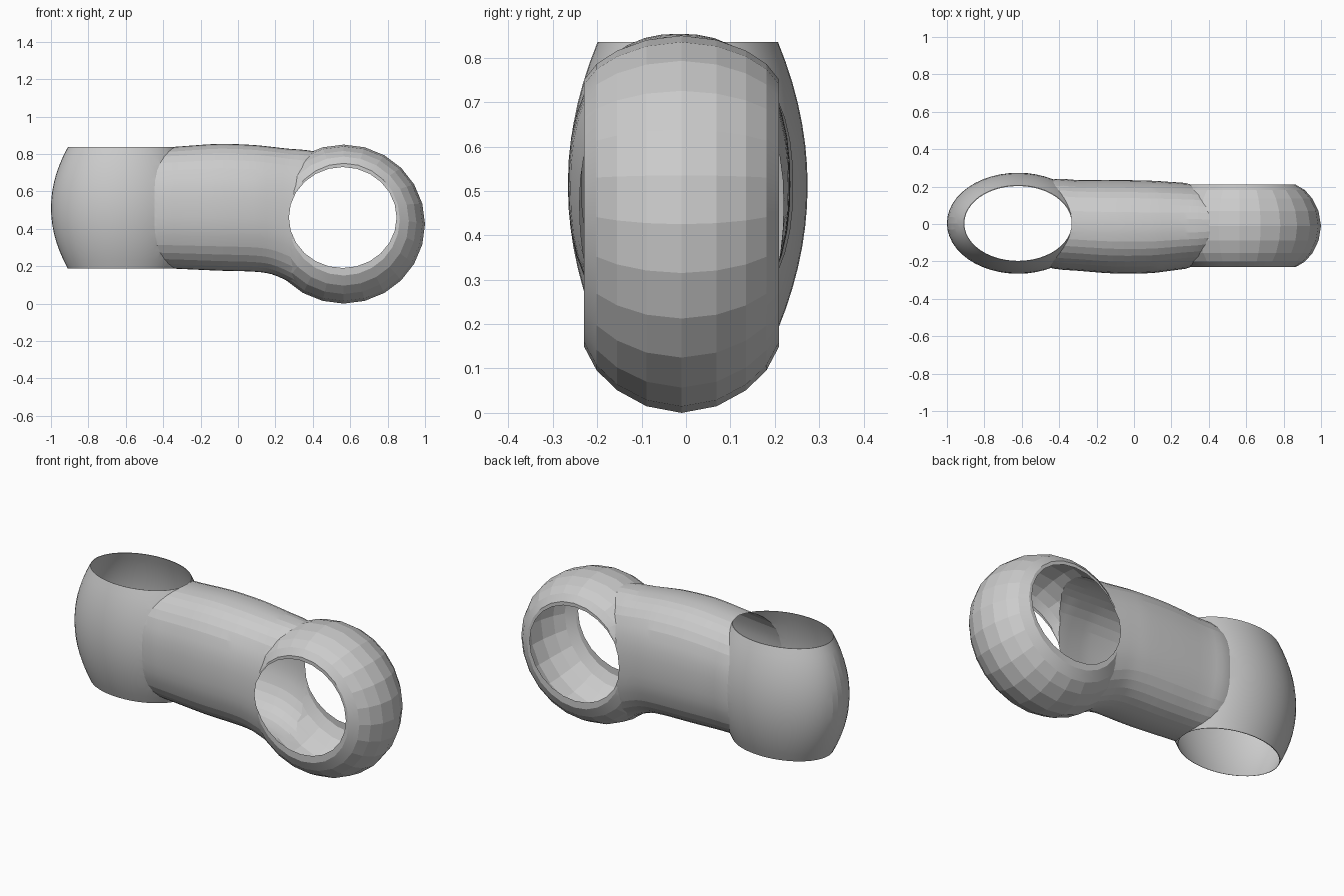
import bpy, bmesh
from math import cos, sin, pi
from mathutils import Vector

if "Cube" in bpy.data.objects:
    bpy.data.objects.remove(bpy.data.objects["Cube"])


def loft(name, rings):
    """Closed solid skinned through equal-length rings of points."""
    bm = bmesh.new()
    rows = [[bm.verts.new(p) for p in r] for r in rings]
    n = len(rows[0])
    for a, b in zip(rows, rows[1:]):
        for i in range(n):
            bm.faces.new((a[i], a[(i + 1) % n], b[(i + 1) % n], b[i]))
    bm.faces.new(rows[0])
    bm.faces.new(rows[-1])
    bmesh.ops.recalc_face_normals(bm, faces=bm.faces)
    me = bpy.data.meshes.new(name)
    bm.to_mesh(me)
    bm.free()
    ob = bpy.data.objects.new(name, me)
    bpy.context.collection.objects.link(ob)
    return ob


def ellipse(c, ra, rb, axis, n, power=2.0):
    """Superellipse ring around c, perpendicular to axis."""
    u, v = {'x': ((0, 1, 0), (0, 0, 1)), 'y': ((1, 0, 0), (0, 0, 1)),
            'z': ((1, 0, 0), (0, 1, 0))}[axis]
    u, v = Vector(u), Vector(v)
    pts = []
    for i in range(n):
        t = 2 * pi * i / n
        s = (abs(cos(t)) ** power + abs(sin(t)) ** power) ** (-1 / power)
        pts.append(Vector(c) + u * ra * s * cos(t) + v * rb * s * sin(t))
    return pts


def combine(target, other, op):
    m = target.modifiers.new(op.lower(), 'BOOLEAN')
    m.operation, m.solver, m.object = op, 'EXACT', other
    bpy.context.view_layer.objects.active = target
    bpy.ops.object.modifier_apply(modifier=m.name)
    bpy.data.objects.remove(other)


# upright barrel socket on the left
barrel = []
for i in range(15):
    t = -1 + 2 * i / 14
    b = 1 - t * t
    barrel.append(ellipse((-0.62, 0.004, 0.512 + 0.324 * t),
                          0.29 + 0.09 * b, 0.203 + 0.067 * b, 'z', 48))
link = loft("double_socket_link", barrel)

# rounded ring socket on the right, axis front to back
profile = [(-1, 0), (-0.87, 0.36), (-0.66, 0.66), (-0.36, 0.9), (0, 1),
           (0.36, 0.9), (0.66, 0.66), (0.87, 0.36), (1, 0)]
ring = [ellipse((0.565, -0.01 + 0.22 * y, 0.45 - 0.025 * k),
                0.3 + 0.135 * k, 0.3 + 0.125 * k, 'y', 24) for y, k in profile]

# bar between the sockets: x, y min, y max, z min, z max
stations = [(-0.62, -.20, .20, .20, .828), (-0.42, -.24, .24, .19, .834),
            (-0.30, -.25, .235, .185, .841), (-0.10, -.265, .235, .176, .854),
            (0.08, -.263, .232, .171, .848), (0.18, -.252, .226, .157, .838),
            (0.27, -.24, .22, .118, .828), (0.35, -.23, .212, .075, .822),
            (0.44, -.20, .185, .06, .81)]


def spline(t):
    i = min(int(t), len(stations) - 2)
    f = t - i
    p = [stations[max(0, min(len(stations) - 1, i + k))] for k in (-1, 0, 1, 2)]
    return [0.5 * (2 * b + (c - a) * f + (2 * a - 5 * b + 4 * c - d) * f * f
                   + (3 * b - a - 3 * c + d) * f ** 3) for a, b, c, d in zip(*p)]


bar = []
for i in range(25):
    x, y0, y1, z0, z1 = spline(i / 3)
    bar.append(ellipse((x, (y0 + y1) / 2, (z0 + z1) / 2),
                       (y1 - y0) / 2, (z1 - z0) / 2, 'x', 40, 2.35))

combine(link, loft("bar", bar), 'UNION')
combine(link, loft("ring_socket", ring), 'UNION')

# through holes of both sockets
combine(link, loft("barrel_bore", [ellipse((-0.62, 0.003, z), 0.287, 0.2, 'z', 48)
                                   for z in (-0.5, 1.5)]), 'DIFFERENCE')
combine(link, loft("ring_bore", [ellipse((0.56, y, 0.46), 0.288, 0.27, 'y', 24)
                                 for y in (-1, 1)]), 'DIFFERENCE')

# open the bores so the sockets are thin, hollow shells
bm = bmesh.new()
bm.from_mesh(link.data)


def on_bore(p):
    a = ((p.x + 0.62) / 0.287) ** 2 + ((p.y - 0.003) / 0.2) ** 2
    b = ((p.x - 0.56) / 0.288) ** 2 + ((p.z - 0.46) / 0.27) ** 2
    return min(a, b) < 1.002


walls = [f for f in bm.faces if all(on_bore(v.co) for v in f.verts)]
bmesh.ops.delete(bm, geom=walls, context='FACES')
bm.to_mesh(link.data)
bm.free()

# soft shading, crisp rims
bpy.ops.object.select_all(action='DESELECT')
link.select_set(True)
bpy.context.view_layer.objects.active = link
bpy.ops.object.shade_smooth_by_angle(angle=0.17)
